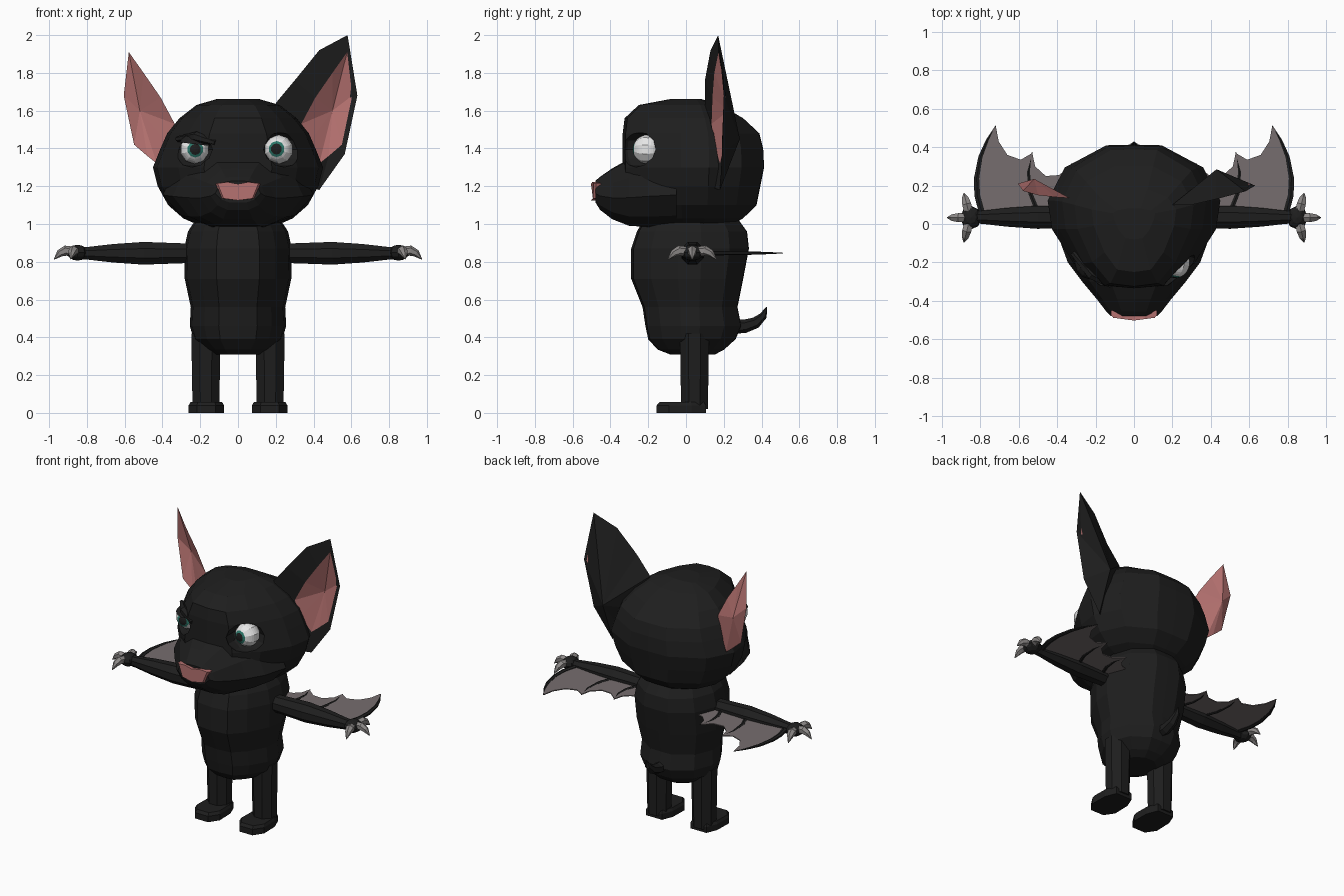
import bpy, bmesh, math
from mathutils import Vector

if "Cube" in bpy.data.objects:
    bpy.data.objects.remove(bpy.data.objects["Cube"])


def material(name, r, g, b):
    m = bpy.data.materials.new(name)
    m.diffuse_color = (r, g, b, 1)
    m.use_nodes = True
    m.node_tree.nodes["Principled BSDF"].inputs["Base Color"].default_value = m.diffuse_color
    return m


BLACK = material("black_fur", 0.013, 0.013, 0.013)
PINK = material("pink_skin", 0.47, 0.17, 0.165)
GREY = material("grey_membrane", 0.18, 0.155, 0.157)
CLAW = material("claw_grey", 0.26, 0.245, 0.24)
WHITE = material("eye_white", 0.8, 0.8, 0.8)
TEAL = material("iris_teal", 0.025, 0.19, 0.145)


def finish(name, bm, *mats):
    bmesh.ops.recalc_face_normals(bm, faces=bm.faces)
    me = bpy.data.meshes.new(name)
    bm.to_mesh(me)
    bm.free()
    for m in mats:
        me.materials.append(m)
    ob = bpy.data.objects.new(name, me)
    bpy.context.collection.objects.link(ob)
    return ob


def loft(name, rings, mat):
    bm = bmesh.new()
    loops = [[bm.verts.new(p) for p in r] for r in rings]
    n = len(loops[0])
    for a, b in zip(loops, loops[1:]):
        for i in range(n):
            j = (i + 1) % n
            bm.faces.new((a[i], a[j], b[j], b[i]))
    bm.faces.new(loops[0])
    bm.faces.new(loops[-1])
    return finish(name, bm, mat)


def tube(name, pts, radii, mat, sides=8, flat=1.0):
    pts = [Vector(p) for p in pts]
    rings = []
    for i, p in enumerate(pts):
        d = pts[min(i + 1, len(pts) - 1)] - pts[max(i - 1, 0)]
        u = d.cross(Vector((0, 0, 1)))
        u = u.normalized() if u.length > 1e-4 else Vector((1, 0, 0))
        v = d.normalized().cross(u)
        ang = [math.tau * (k + 0.5) / sides for k in range(sides)]
        rings.append([p + radii[i] * (u * math.cos(t) + v * flat * math.sin(t)) for t in ang])
    return loft(name, rings, mat)


def plate(name, pts, depth, mat):
    bm = bmesh.new()
    f = bm.faces.new([bm.verts.new(p) for p in pts])
    new = bmesh.ops.extrude_face_region(bm, geom=[f])["geom"]
    bmesh.ops.translate(bm, vec=depth, verts=[v for v in new if isinstance(v, bmesh.types.BMVert)])
    return finish(name, bm, mat)


def ball(name, c, r, mats, seg=10, rings=8, direction=(0, 0, 1)):
    bm = bmesh.new()
    bmesh.ops.create_uvsphere(bm, u_segments=seg, v_segments=rings, radius=1)
    q = Vector(direction).to_track_quat('Z', 'Y')
    for v in bm.verts:
        v.co = Vector(c) + Vector(a * b for a, b in zip(q @ v.co, r))
    return finish(name, bm, *mats)


# horizontal body section: half outline mirrored, with separate front and back depth
HALF = [(0, -1), (0.4, -0.96), (0.7, -0.66), (0.95, -0.2), (1, 0.2), (0.8, 0.68), (0.32, 1), (0, 1.01)]


def section(z, w, front, back, yc):
    half = HALF + [(-x, y) for x, y in HALF[-2:0:-1]]
    return [(w * x, yc + y * ((back - yc) if y > 0 else (yc - front)), z) for x, y in half]


# head
head = loft("head", [section(*r, 0.05) for r in [
    (0.965, 0.10, -0.12, 0.15), (0.995, 0.21, -0.26, 0.24), (1.03, 0.29, -0.30, 0.30),
    (1.10, 0.37, -0.32, 0.37), (1.20, 0.425, -0.335, 0.39), (1.30, 0.45, -0.335, 0.41),
    (1.40, 0.41, -0.335, 0.405), (1.48, 0.375, -0.335, 0.385), (1.56, 0.31, -0.325, 0.30),
    (1.63, 0.22, -0.25, 0.18), (1.662, 0.11, -0.08, 0.08)]], BLACK)

# snout: sections running forward
SNOUT = [(0, 1), (0.45, 0.98), (0.85, 0.72), (1, 0.42), (0.75, 0.14), (0.4, 0)]
SNOUT += [(0, 0)] + [(-x, z) for x, z in SNOUT[:0:-1]]
loft("snout", [[(w * x, y, lo + z * (hi - lo)) for x, z in SNOUT] for y, w, lo, hi in [
    (-0.05, 0.40, 0.99, 1.38), (-0.2, 0.345, 0.985, 1.37), (-0.3, 0.27, 0.99, 1.345),
    (-0.39, 0.195, 1.025, 1.295), (-0.455, 0.145, 1.075, 1.25), (-0.48, 0.12, 1.115, 1.228)]], BLACK)

# nose
NOSE = [(-0.12, 1.215), (-0.06, 1.222), (0, 1.212), (0.06, 1.222), (0.12, 1.215), (0.085, 1.135), (0, 1.125), (-0.085, 1.135)]
loft("nose", [[(x * k, y + 0.12 * abs(x), z) for x, z in NOSE] for y, k in [(-0.465, 1), (-0.49, 1), (-0.503, 0.9)]], PINK)

# eyes in cut sockets
for s, tag, ex, gaze in [(1, "left", 0.216, (-0.18, -1, 0.03)), (-1, "right", -0.23, (0.06, -1, 0.0))]:
    cutter = ball(tag + "_socket_cutter", (s * 0.25, -0.27, 1.395), (0.13, 0.13, 0.095), [BLACK], 10, 6)
    cutter.hide_render = True
    cutter.hide_set(True)
    mod = head.modifiers.new(tag + "_socket", 'BOOLEAN')
    mod.operation, mod.object, mod.solver = 'DIFFERENCE', cutter, 'EXACT'
    c = Vector((ex, -0.205, 1.395))
    eye = ball(tag + "_eye", c, (0.077,) * 3, [WHITE, TEAL, BLACK], 10, 16, gaze)
    for p in eye.data.polygons:
        a = math.degrees((p.center - c).angle(Vector(gaze)))
        p.material_index = 2 if a < 22.5 else 1 if a < 34 else 0

# drooping lid and brow over one eye
bm = bmesh.new()
bmesh.ops.create_uvsphere(bm, u_segments=12, v_segments=10, radius=0.088)
bmesh.ops.bisect_plane(bm, geom=bm.verts[:] + bm.edges[:] + bm.faces[:], plane_co=(0, 0, 0.028),
                       plane_no=(-0.12, 0, -1), clear_outer=True)
bmesh.ops.translate(bm, vec=(-0.23, -0.205, 1.395), verts=bm.verts)
finish("eyelid", bm, BLACK)
tube("brow", [(-0.12, -0.32, 1.43), (-0.22, -0.265, 1.462), (-0.32, -0.15, 1.45)], [0.015, 0.028, 0.015], BLACK, 6)

# ears: black shell with pink lining on one side, lining only on the other
RIM = [(0.58, 0.17, 2.0), (0.43, 0.13, 1.92), (0.30, 0.10, 1.76), (0.20, 0.10, 1.64), (0.27, 0.11, 1.40),
       (0.37, 0.12, 1.20), (0.43, 0.18, 1.18), (0.565, 0.19, 1.37), (0.632, 0.20, 1.68)]
LINING = [(0.578, 0.172, 1.91), (0.50, 0.15, 1.80), (0.41, 0.14, 1.67), (0.335, 0.135, 1.53), (0.37, 0.15, 1.42),
          (0.43, 0.18, 1.32), (0.48, 0.19, 1.36), (0.55, 0.19, 1.42), (0.605, 0.21, 1.68)]


def fan(bm, loop, tip, index=0):
    t = bm.verts.new(tip)
    for a, b in zip(loop, loop[1:] + loop[:1]):
        bm.faces.new((a, b, t)).material_index = index


bm = bmesh.new()
rim = [bm.verts.new(p) for p in RIM]
lining = [bm.verts.new(p) for p in LINING]
for i in range(len(rim)):
    bm.faces.new((rim[i], rim[i - 1], lining[i - 1], lining[i]))
fan(bm, lining, (0.50, 0.225, 1.60), 1)
fan(bm, rim, (0.43, 0.285, 1.45))
finish("left_ear", bm, BLACK, PINK)
bm = bmesh.new()
fan(bm, [bm.verts.new((-x, y, z)) for x, y, z in LINING], (-0.52, 0.235, 1.60))
finish("right_ear_lining", bm, PINK)

# body and tail
loft("body", [section(*r, 0.02) for r in [
    (0.308, 0.12, -0.08, 0.15), (0.335, 0.17, -0.15, 0.20), (0.39, 0.235, -0.20, 0.26),
    (0.46, 0.255, -0.215, 0.29), (0.56, 0.25, -0.23, 0.27), (0.71, 0.282, -0.29, 0.30),
    (0.87, 0.285, -0.29, 0.33), (0.96, 0.265, -0.26, 0.32), (1.03, 0.22, -0.22, 0.27)]], BLACK)
tube("tail", [(0, 0.24, 0.46), (0, 0.31, 0.458), (0, 0.37, 0.478), (0, 0.41, 0.515), (0, 0.427, 0.56)],
     [0.04, 0.036, 0.03, 0.02, 0.003], BLACK, 6)

FOOT = [(-0.06, 0.105), (-0.09, 0.03), (-0.093, -0.09), (-0.05, -0.155),
        (0.05, -0.155), (0.093, -0.09), (0.09, 0.03), (0.06, 0.105)]
for s, tag in [(1, "left"), (-1, "right")]:
    # legs and feet
    tube(tag + "_leg", [(s * 0.17, 0.045, z) for z in (0.02, 0.2, 0.42)], [0.076, 0.08, 0.083], BLACK)
    loft(tag + "_foot", [[(s * (0.168 + x * k), y * k, z) for x, y in FOOT]
                         for z, k in [(0, 1), (0.04, 1), (0.058, 0.9)]], BLACK)

    # arms and hands
    tube(tag + "_arm", [(s * x, 0.035, 0.845) for x in (0.2, 0.32, 0.5, 0.66, 0.79, 0.83)],
         [0.054, 0.058, 0.065, 0.053, 0.037, 0.035], BLACK)
    ball(tag + "_hand", (s * 0.85, 0.033, 0.848), (0.055, 0.062, 0.042), [BLACK], 8, 6)
    for n, (dx, dy) in enumerate([(0.25, -1), (1, 0), (0.25, 1)]):
        base = Vector((s * (0.858 + 0.02 * dx), 0.033 + 0.035 * dy, 0.855))
        step = Vector((s * dx, dy, 0)).normalized()
        tube(f"{tag}_claw_{n}", [base, base + step * 0.035 + Vector((0, 0, 0.004)),
                                 base + step * 0.065 - Vector((0, 0, 0.01)),
                                 base + step * 0.096 - Vector((0, 0, 0.042))],
             [0.026, 0.027, 0.02, 0.002], CLAW, 6)

    # wing membrane with scalloped trailing edge
    z = 0.843
    edge = [(0.22, 0.05), (0.79, 0.05), (0.825, 0.15), (0.83, 0.24), (0.81, 0.35), (0.77, 0.44), (0.72, 0.51),
            (0.705, 0.43), (0.66, 0.36), (0.59, 0.335), (0.53, 0.37), (0.515, 0.30), (0.46, 0.25),
            (0.39, 0.255), (0.325, 0.31), (0.31, 0.25), (0.27, 0.21), (0.22, 0.20)]
    plate(tag + "_wing", [(s * x, y, z) for x, y in edge], (0, 0, 0.006), GREY)
    # wing bones
    for n, (path, r) in enumerate([
            ([(0.79, 0.05), (0.817, 0.15), (0.82, 0.24), (0.80, 0.35), (0.765, 0.435), (0.72, 0.512)], 0.018),
            ([(0.50, 0.06), (0.54, 0.16), (0.55, 0.27), (0.53, 0.375)], 0.014),
            ([(0.31, 0.06), (0.345, 0.15), (0.35, 0.23), (0.325, 0.315)], 0.014)]):
        radii = [r * (1 - 0.85 * (i / (len(path) - 1)) ** 2) for i in range(len(path))]
        tube(f"{tag}_wing_bone_{n}", [(s * x, y, z + 0.003) for x, y in path], radii, BLACK, 6, 0.7)
